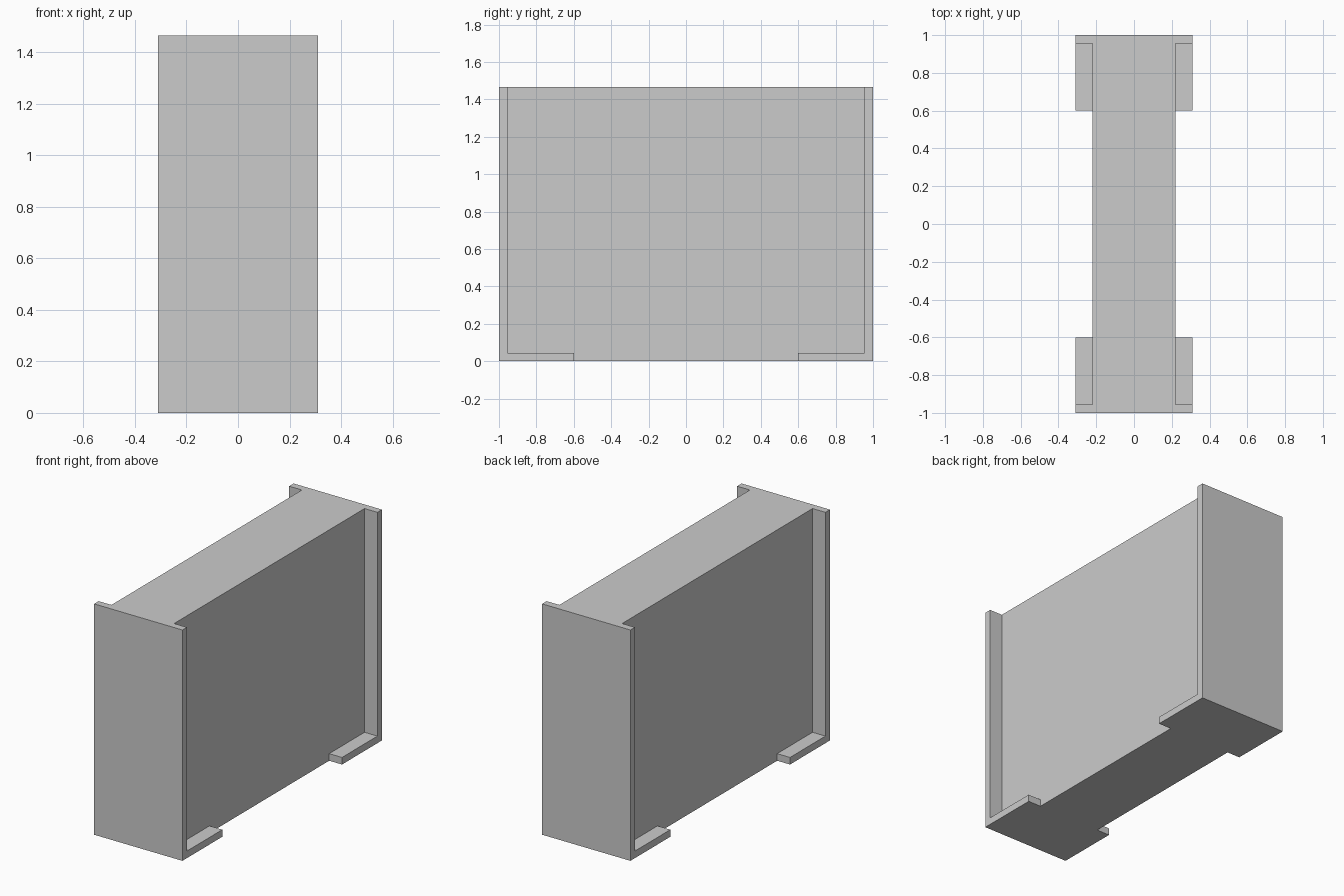
import bpy

if "Cube" in bpy.data.objects:
    bpy.data.objects.remove(bpy.data.objects["Cube"], do_unlink=True)

HALF_WIDTH, HALF_LENGTH, HEIGHT = 0.31, 1.0, 1.465
CORE_HALF, THICK, TAB_START = 0.22, 0.045, 0.6
INNER = HALF_LENGTH - THICK

grey = bpy.data.materials.new("plain grey")
grey.use_nodes = True
grey.diffuse_color = (0.6, 0.6, 0.6, 1)
grey.node_tree.nodes["Principled BSDF"].inputs["Base Color"].default_value = (0.6, 0.6, 0.6, 1)


def box(name, low, high):
    """Flat-shaded box spanning two opposite corners."""
    bpy.ops.mesh.primitive_cube_add(size=1, location=[(a + b) / 2 for a, b in zip(low, high)])
    obj = bpy.context.object
    obj.name = name
    obj.scale = [b - a for a, b in zip(low, high)]
    bpy.ops.object.transform_apply(location=False, rotation=False, scale=True)
    obj.data.materials.append(grey)
    return obj


# Thick central slab between the end plates
box("central_slab", (-CORE_HALF, -INNER, 0), (CORE_HALF, INNER, HEIGHT))

for end, side_y in (("front", -1), ("back", 1)):
    # Wide upright plate closing each end
    y0, y1 = sorted((side_y * INNER, side_y * HALF_LENGTH))
    box(end + "_end_plate", (-HALF_WIDTH, y0, 0), (HALF_WIDTH, y1, HEIGHT))

    # Low foot tabs reaching inward along both sides of the slab
    t0, t1 = sorted((side_y * TAB_START, side_y * INNER))
    for hand, side_x in (("right", -1), ("left", 1)):
        x0, x1 = sorted((side_x * CORE_HALF, side_x * HALF_WIDTH))
        box(end + "_" + hand + "_foot_tab", (x0, t0, 0), (x1, t1, THICK))
